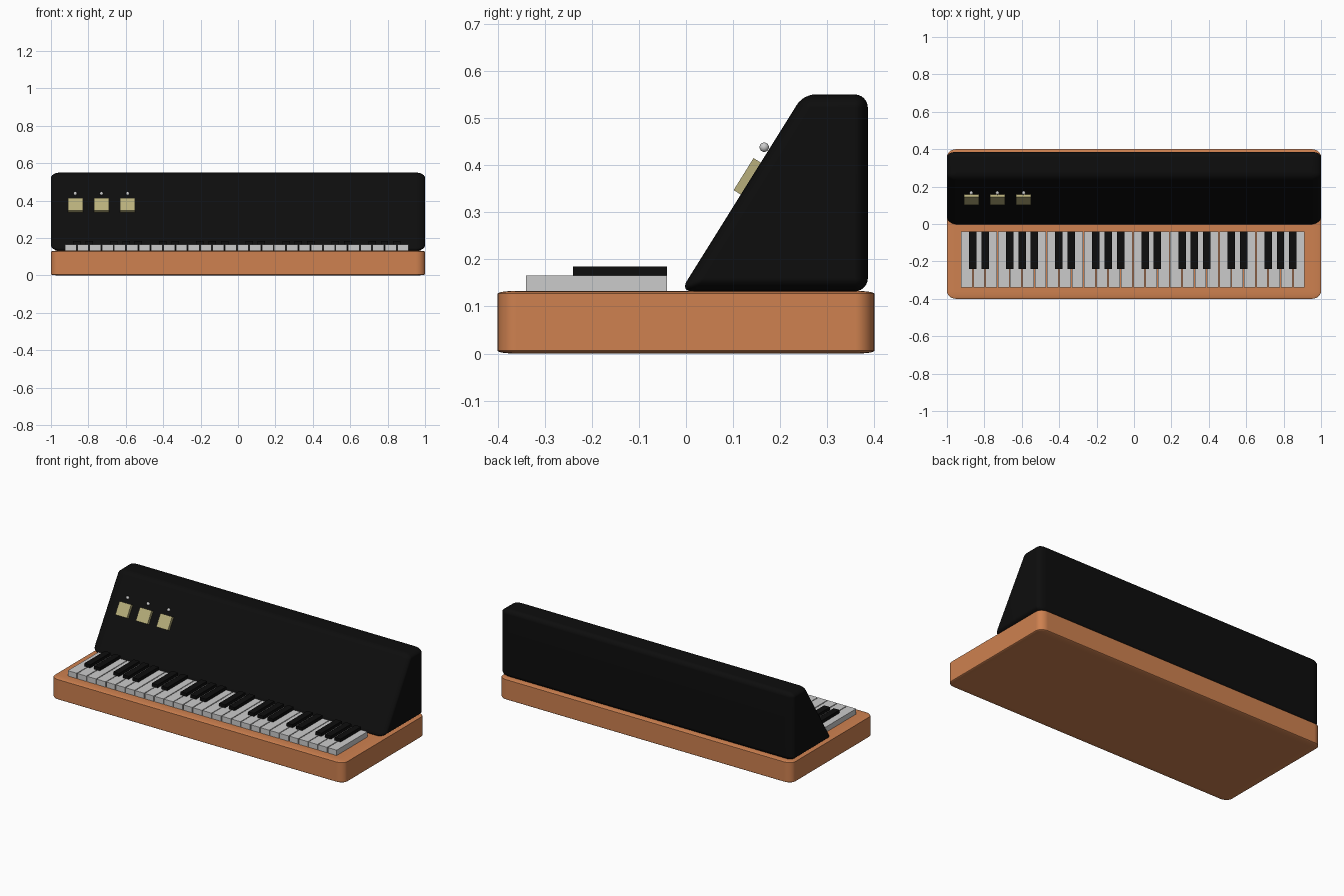
import bpy, bmesh, math
from mathutils import Matrix, Vector

if "Cube" in bpy.data.objects:
    bpy.data.objects.remove(bpy.data.objects["Cube"])


def material(name, rgb):
    m = bpy.data.materials.new(name)
    m.diffuse_color = (*rgb, 1)
    m.use_nodes = True
    m.node_tree.nodes["Principled BSDF"].inputs["Base Color"].default_value = m.diffuse_color
    return m


ORANGE = material("orange_shell", (0.62, 0.22, 0.08))
BLACK = material("black_plastic", (0.004, 0.004, 0.004))
KHAKI = material("khaki_button", (0.48, 0.43, 0.2))


def finish(bm, name, mat=None, smooth=False):
    bmesh.ops.recalc_face_normals(bm, faces=bm.faces)
    me = bpy.data.meshes.new(name)
    bm.to_mesh(me)
    bm.free()
    ob = bpy.data.objects.new(name, me)
    bpy.context.collection.objects.link(ob)
    if mat:
        me.materials.append(mat)
    if smooth:
        bpy.ops.object.select_all(action='DESELECT')
        bpy.context.view_layer.objects.active = ob
        ob.select_set(True)
        bpy.ops.object.shade_smooth_by_angle(angle=math.radians(35))
        ob.modifiers.new("weighted_normals", 'WEIGHTED_NORMAL').keep_sharp = True
    return ob


def box(name, lo, hi, mat=None):
    lo, hi = Vector(lo), Vector(hi)
    bm = bmesh.new()
    bmesh.ops.create_cube(bm, size=1, matrix=Matrix.Translation((lo + hi) / 2)
                          @ Matrix.Diagonal((*(hi - lo), 1)))
    return finish(bm, name, mat)


def rounded_prism(name, profile, bevel, scale, mat):
    """Extrude a y-z profile along x from -1 to 1, round it, with stretched bevels."""
    s = Vector(scale)
    bm = bmesh.new()
    f = bm.faces.new([bm.verts.new((-1 / s.x, y / s.y, z / s.z)) for y, z in profile])
    ext = bmesh.ops.extrude_face_region(bm, geom=[f])["geom"]
    bmesh.ops.translate(bm, vec=(2 / s.x, 0, 0),
                        verts=[v for v in ext if isinstance(v, bmesh.types.BMVert)])
    bmesh.ops.recalc_face_normals(bm, faces=bm.faces)
    bmesh.ops.bevel(bm, geom=bm.edges[:], offset=bevel, segments=6,
                    profile=0.5, affect='EDGES')
    bmesh.ops.scale(bm, vec=s, verts=bm.verts)
    return finish(bm, name, mat, True)


# Base slab
rounded_prism("base", [(-0.4, 0), (0.4, 0), (0.4, 0.133), (-0.4, 0.133)],
              0.04, (1.25, 1, 0.15), ORANGE)

# Sloped rear housing
FOOT, TOP = Vector((0, -0.012, 0.132)), Vector((0, 0.249, 0.55))
rounded_prism("housing", [FOOT.yz, (0.386, 0.132), (0.386, 0.55), TOP.yz],
              0.028, (1.8, 1, 1), BLACK)

# Keyboard: four octaves
PITCH, START, GAP = 0.0658, -0.925, 0.005
for i in range(28):
    x = START + i * PITCH
    box(f"white_key_{i + 1}", (x, -0.34, 0.133), (x + PITCH - GAP, -0.04, 0.166))
    if i % 7 in (0, 1, 3, 4, 5):
        c = x + PITCH - GAP / 2
        box(f"black_key_{i + 1}", (c - 0.02, -0.24, 0.15), (c + 0.02, -0.04, 0.185), BLACK)

# Buttons and indicator lamps on the slope
tilt = math.atan2(TOP.z - FOOT.z, TOP.y - FOOT.y)
for i in range(3):
    x = -0.87 + 0.14 * i
    button = box(f"button_{i + 1}", (-0.04, -0.04, -0.015), (0.04, 0.04, 0.015), KHAKI)
    button.location = (x, 0.135, 0.373)
    button.rotation_euler.x = tilt
    bm = bmesh.new()
    bmesh.ops.create_uvsphere(bm, u_segments=20, v_segments=12, radius=0.01,
                              matrix=Matrix.Translation((x, 0.166, 0.438)))
    finish(bm, f"lamp_{i + 1}", None, True)
